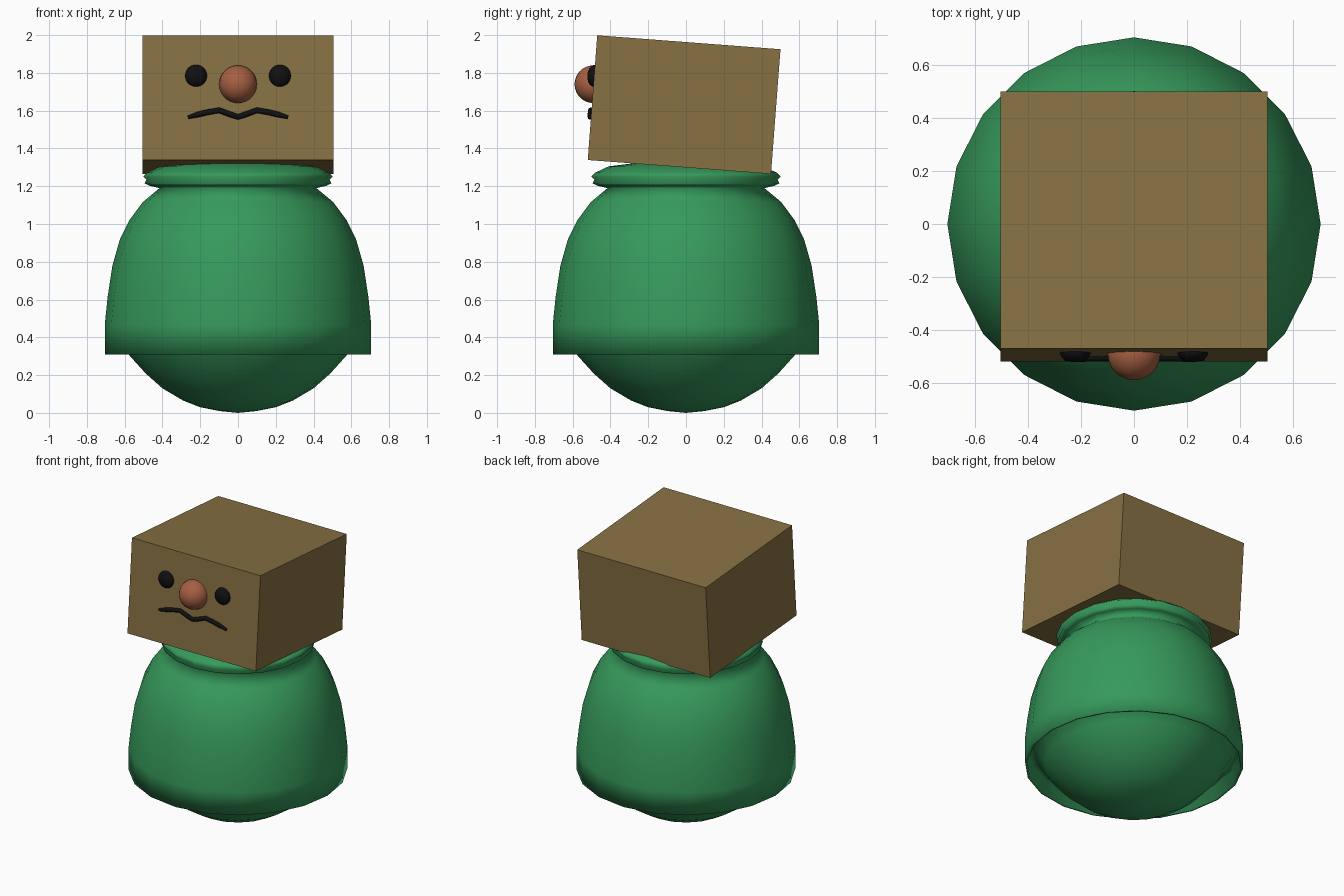
import bpy, bmesh, math
from mathutils import Matrix, Vector

if "Cube" in bpy.data.objects:
    bpy.data.objects.remove(bpy.data.objects["Cube"])


def material(name, rgb):
    m = bpy.data.materials.new(name)
    m.diffuse_color = (*rgb, 1)
    m.use_nodes = True
    m.node_tree.nodes["Principled BSDF"].inputs["Base Color"].default_value = m.diffuse_color
    return m


GREEN = material("green", (0.037, 0.32, 0.105))
CARD = material("cardboard", (0.24, 0.165, 0.055))
BLACK = material("black", (0.005, 0.005, 0.005))
SKIN = material("nose_brown", (0.38, 0.115, 0.055))


def finish(name, bm, mat, smooth=True):
    bmesh.ops.recalc_face_normals(bm, faces=bm.faces[:])
    for f in bm.faces:
        f.smooth = smooth
    me = bpy.data.meshes.new(name)
    bm.to_mesh(me)
    bm.free()
    me.materials.append(mat)
    ob = bpy.data.objects.new(name, me)
    bpy.context.collection.objects.link(ob)
    return ob


def lathe(name, profile, sides, mat):
    """Spin an (r, z) profile that starts and ends on the axis."""
    bm = bmesh.new()
    verts = [bm.verts.new((r, 0, z)) for r, z in profile]
    edges = [bm.edges.new(p) for p in zip(verts, verts[1:])]
    bmesh.ops.spin(bm, geom=verts + edges, cent=(0, 0, 0), axis=(0, 0, 1),
                   angle=2 * math.pi, steps=sides)
    bmesh.ops.remove_doubles(bm, verts=bm.verts[:], dist=0.0005)
    return finish(name, bm, mat)


def ball(name, centre, radii, mat):
    bm = bmesh.new()
    bmesh.ops.create_uvsphere(bm, u_segments=24, v_segments=14, radius=1)
    bm.transform(Matrix.Translation(centre) @ TILT @ Matrix.Diagonal((*radii, 1)))
    return finish(name, bm, mat)


# Head box leans back a little; the face parts follow its front plane
TILT = Matrix.Rotation(math.radians(-4.35), 4, 'X')
HEAD = Vector((0, -0.01, 1.632))


def face_y(z):
    return -0.47 - 0.05 * (2 - z) / 0.66


# Body: round base, recessed underside of the skirt hem, dome and collar
lathe("body", [
    (0, 0), (0.1, 0.01), (0.2, 0.03), (0.29, 0.065), (0.4, 0.13),
    (0.49, 0.21), (0.58, 0.31), (0.635, 0.40), (0.685, 0.41), (0.69, 0.31),
    (0.705, 0.31), (0.705, 0.47), (0.69, 0.615), (0.665, 0.78),
    (0.625, 0.92), (0.575, 1.02), (0.505, 1.115), (0.415, 1.19),
    (0.47, 1.203), (0.495, 1.215), (0.485, 1.235), (0.502, 1.252),
    (0.48, 1.272), (0.41, 1.305), (0.25, 1.325), (0, 1.33)], 20, GREEN)

# Head
bm = bmesh.new()
bmesh.ops.create_cube(bm, size=1)
bm.transform(Matrix.Translation(HEAD) @ TILT @ Matrix.Diagonal((1.01, 0.973, 0.662, 1)))
finish("head", bm, CARD, smooth=False)

# Eyes and nose
for side, s in (("left", 1), ("right", -1)):
    ball(side + "_eye", (s * 0.222, face_y(1.785), 1.785), (0.058, 0.036, 0.058), BLACK)
ball("nose", (0, -0.49, 1.74), (0.1, 0.1, 0.1), SKIN)

# Mouth: wavy tube, tapered at the ends
half = [(0, 1.567), (0.04, 1.58), (0.1, 1.602), (0.16, 1.592), (0.21, 1.58), (0.265, 1.565)]
path = [(-x, z) for x, z in reversed(half[1:])] + half
curve = bpy.data.curves.new("mouth", 'CURVE')
curve.dimensions = '3D'
curve.bevel_depth = 0.015
curve.bevel_resolution = 2
curve.use_fill_caps = True
spline = curve.splines.new('POLY')
spline.points.add(len(path) - 1)
for p, (x, z) in zip(spline.points, path):
    p.co = (x, face_y(z) - 0.004, z, 1)
    p.radius = 0.6 if abs(x) > 0.25 else 1
curve.materials.append(BLACK)
bpy.context.collection.objects.link(bpy.data.objects.new("mouth", curve))
